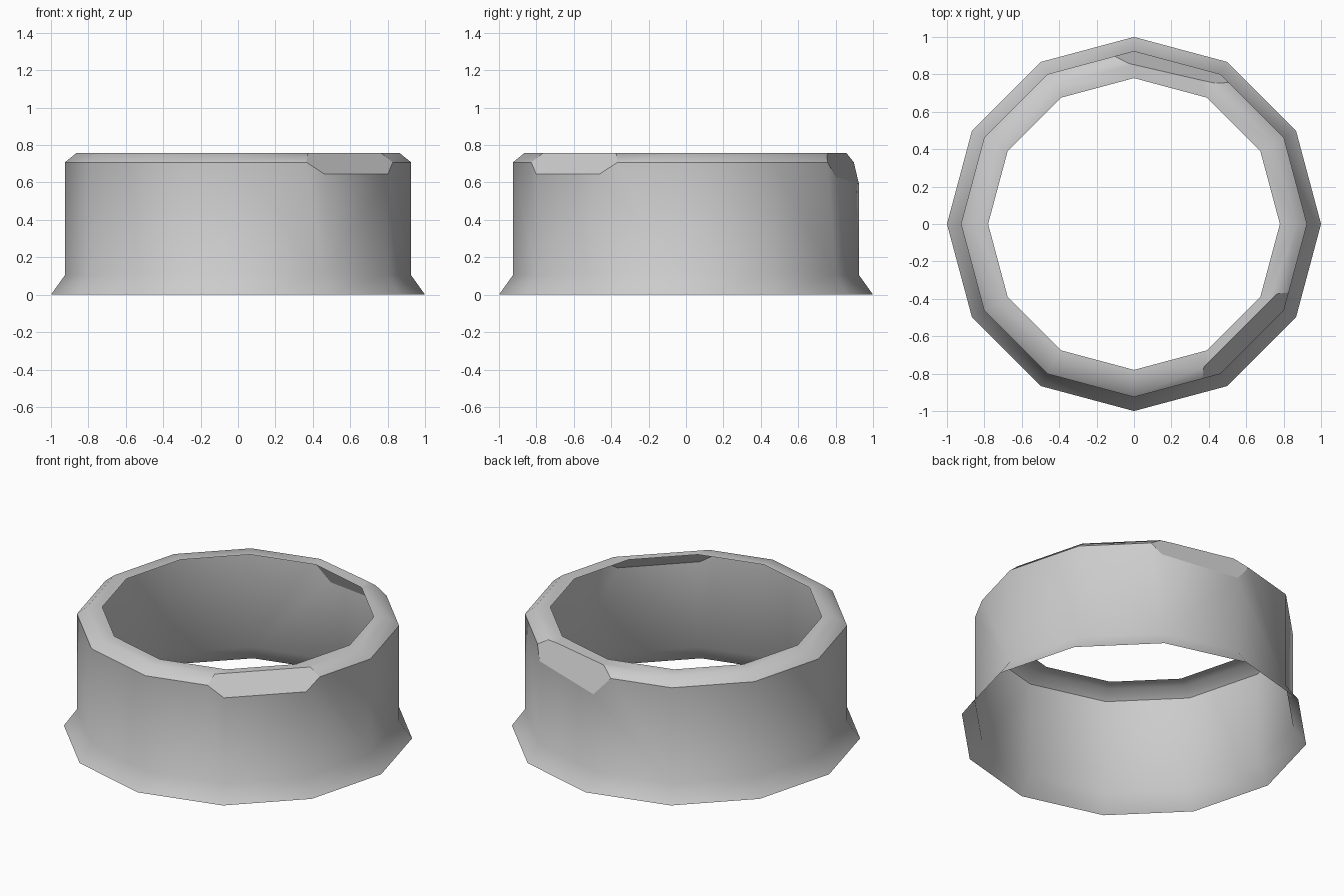
import bpy, bmesh, math
from mathutils import Vector

cube = bpy.data.objects.get("Cube")
if cube:
    bpy.data.objects.remove(cube)

SIDES = 12
# Radius and height of each ring, from the flared foot to the inner lip
PROFILE = [(1.0, 0.0), (0.925, 0.105), (0.925, 0.708), (0.865, 0.757), (0.78, 0.757)]
SHARP_RING = 2

stone = bpy.data.materials.new("grey_stone")
stone.use_nodes = True
colour = (0.6, 0.6, 0.6, 1)
stone.diffuse_color = colour
stone.node_tree.nodes["Principled BSDF"].inputs["Base Color"].default_value = colour

# Thin twelve-sided shell, open at the bottom and in the middle
bm = bmesh.new()
rings = []
for radius, height in PROFILE:
    angles = [math.tau * i / SIDES for i in range(SIDES)]
    rings.append([bm.verts.new((radius * math.cos(a), radius * math.sin(a), height)) for a in angles])
for low, high in zip(rings, rings[1:]):
    for i in range(SIDES):
        j = (i + 1) % SIDES
        bm.faces.new((low[i], low[j], high[j], high[i])).smooth = True

# Crisp outer edge under the bevelled rim
for i in range(SIDES):
    pair = rings[SHARP_RING][i], rings[SHARP_RING][(i + 1) % SIDES]
    bm.edges.get(pair).smooth = False


def chip(azimuth, wall_height, rim_distance):
    """Slice a broken corner off the rim and close it with a flat facet."""
    out = Vector((math.cos(math.radians(azimuth)), math.sin(math.radians(azimuth)), 0))
    wall, top = 0.893, PROFILE[-1][1]
    normal = (out * (top - wall_height) + Vector((0, 0, wall - rim_distance))).normalized()
    point = out * rim_distance + Vector((0, 0, top))
    cut = bmesh.ops.bisect_plane(bm, geom=bm.verts[:] + bm.edges[:] + bm.faces[:],
                                 plane_co=point, plane_no=normal, clear_outer=True)
    edges = [e for e in cut["geom_cut"] if isinstance(e, bmesh.types.BMEdge)]
    for facet in bmesh.ops.contextual_create(bm, geom=edges)["faces"]:
        facet.normal_update()
        if facet.normal.dot(normal) < 0:
            facet.normal_flip()
        facet.smooth = False
        for edge in facet.edges:
            edge.smooth = False


chip(-45, 0.645, 0.805)   # front left break
chip(77, 0.61, 0.83)      # back break

mesh = bpy.data.meshes.new("chipped_ring_wall")
bm.to_mesh(mesh)
bm.free()
mesh.materials.append(stone)
ring = bpy.data.objects.new("chipped_ring_wall", mesh)
bpy.context.collection.objects.link(ring)
